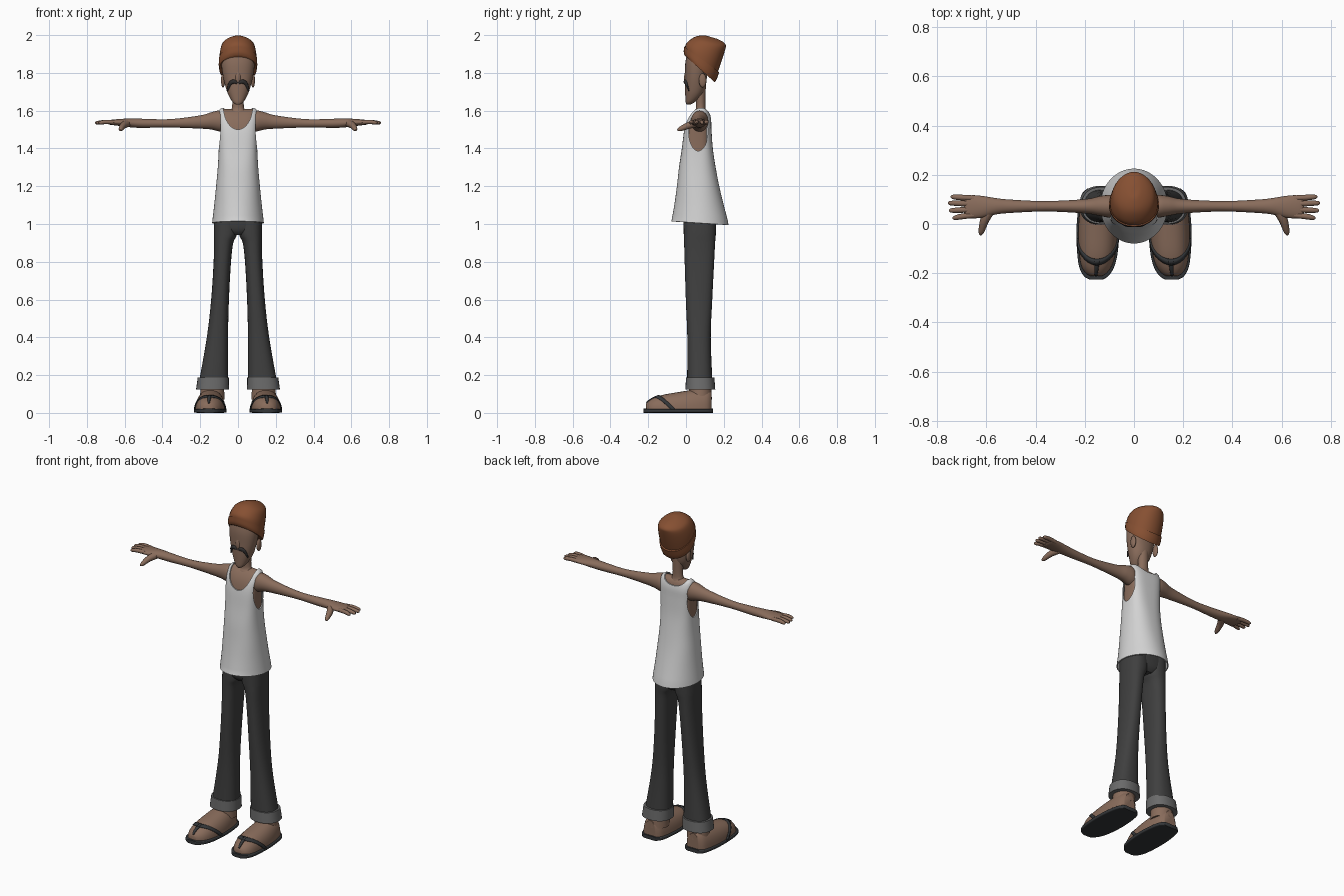
import bpy, bmesh
from math import sin, cos, pi, radians
from mathutils import Vector

default_cube = bpy.data.objects.get("Cube")
if default_cube:
    bpy.data.objects.remove(default_cube, do_unlink=True)


def material(name, colour):
    mat = bpy.data.materials.new(name)
    mat.use_nodes = True
    mat.diffuse_color = (*colour, 1)
    bsdf = next(n for n in mat.node_tree.nodes if n.type == 'BSDF_PRINCIPLED')
    bsdf.inputs["Base Color"].default_value = (*colour, 1)
    bsdf.inputs["Roughness"].default_value = .8
    return mat


SKIN = material("brown skin", (.25, .15, .105))
SHIRT = material("white cotton", (.65, .65, .65))
HAT = material("rust wool", (.24, .08, .032))
PANTS = material("charcoal denim", (.05, .05, .05))
CUFF = material("grey denim", (.145, .145, .145))
SANDAL = material("dark rubber", (.034, .037, .04))
HAIR = material("dark hair", (.03, .028, .028))


def finish(name, bm, mat, smooth=True):
    """Turn a bmesh into a shaded object."""
    bmesh.ops.recalc_face_normals(bm, faces=bm.faces)
    mesh = bpy.data.meshes.new(name)
    bm.to_mesh(mesh)
    bm.free()
    obj = bpy.data.objects.new(name, mesh)
    bpy.context.collection.objects.link(obj)
    if mat:
        mesh.materials.append(mat)
    if smooth:
        shade(obj)
    return obj


def activate(obj):
    bpy.ops.object.select_all(action='DESELECT')
    obj.select_set(True)
    bpy.context.view_layer.objects.active = obj


def shade(obj):
    activate(obj)
    bpy.ops.object.shade_smooth_by_angle(angle=radians(42))


def dense(rows, steps=4):
    """Smoothly interpolate between rows of numbers."""
    out = []
    for i in range(len(rows) - 1):
        a, b, c, d = (rows[max(i - 1, 0)], rows[i], rows[i + 1], rows[min(i + 2, len(rows) - 1)])
        for k in range(steps):
            t = k / steps
            out.append(tuple(q + t * (r - p) / 2 + t * t * (p - 2.5 * q + 2 * r - s / 2)
                             + t ** 3 * (1.5 * (q - r) + (s - p) / 2)
                             for p, q, r, s in zip(a, b, c, d)))
    return out + [tuple(rows[-1])]


def power(value, p):
    return (1 if value >= 0 else -1) * abs(value) ** (2 / p)


def loft(name, rings, mat, n=32, caps=(True, True), floor=None, smooth=True):
    """Skin rings given as (centre, half axis u, half axis v, squareness)."""
    bm = bmesh.new()
    loops = []
    for centre, u, v, p in rings:
        loop = []
        for k in range(n):
            a = 2 * pi * k / n
            co = Vector(centre) + Vector(u) * power(cos(a), p) + Vector(v) * power(sin(a), p)
            if floor is not None:
                co.z = max(co.z, floor)
            loop.append(bm.verts.new(co))
        loops.append(loop)
    for low, high in zip(loops, loops[1:]):
        for k in range(n):
            j = (k + 1) % n
            bm.faces.new((low[k], low[j], high[j], high[k]))
    for cap, loop in zip(caps, (loops[0], loops[-1])):
        if cap:
            bm.faces.new(loop)
    return finish(name, bm, mat, smooth)


def upright(rows, side=1, p=2.0):
    """Rings stacked in z from rows of (z, x, y, half width, half depth)."""
    return [((side * x, y, z), (rx, 0, 0), (0, ry, 0), p) for z, x, y, rx, ry in dense(rows)]


def tube(name, points, radii, mat, ref, flat=1):
    """Round limb along a path, with thickness across ref scaled by flat."""
    rows = dense([(*pt, r) for pt, r in zip(points, radii)])
    rings = []
    for i, row in enumerate(rows):
        ahead, behind = rows[min(i + 1, len(rows) - 1)], rows[max(i - 1, 0)]
        t = (Vector(ahead[:3]) - Vector(behind[:3])).normalized()
        u = t.cross(Vector(ref)).normalized()
        rings.append((row[:3], u * row[3], t.cross(u) * row[3] * flat, 2))
    return loft(name, rings, mat, n=12)


def ball(name, centre, radii, mat):
    bm = bmesh.new()
    bmesh.ops.create_uvsphere(bm, u_segments=20, v_segments=12, radius=1)
    bmesh.ops.scale(bm, vec=radii, verts=bm.verts)
    bmesh.ops.translate(bm, vec=centre, verts=bm.verts)
    return finish(name, bm, mat)


# Tank top and the torso beneath it: z, y, half width, half depth, squareness
BODY = [(1.005, .073, .137, .152, 2), (1.1, .069, .126, .131, 2.1), (1.2, .064, .116, .112, 2.3),
        (1.3, .06, .107, .097, 2.5), (1.4, .06, .102, .082, 2.9), (1.5, .063, .102, .072, 3.3),
        (1.56, .07, .104, .062, 3.3), (1.6, .077, .1, .042, 3), (1.615, .08, .085, .02, 2.5)]
shirt = loft("tank_top", [((0, y, z), (rx, 0, 0), (0, ry, -.01 if z < 1.01 else 0), p)
                          for z, y, rx, ry, p in dense(BODY)],
             SHIRT, n=64, caps=(False, True), smooth=False)
loft("torso", [((0, y, z - .007), (rx - .008, 0, 0), (0, ry - .008, 0), p)
               for z, y, rx, ry, p in dense(BODY[2:])], SKIN, n=48)

activate(shirt)
shell = shirt.modifiers.new("cloth", 'SOLIDIFY')
shell.thickness = .006
shell.offset = -1
bpy.ops.object.modifier_apply(modifier=shell.name)


def cut(centre, u, v, depth):
    """Cut an oval opening through the shirt along depth."""
    end = Vector(centre) + Vector(depth)
    cutter = loft("cutter", [(centre, u, v, 2), (end, u, v, 2)], None, n=48, smooth=False)
    cutter.hide_render = True
    activate(shirt)
    hole = shirt.modifiers.new("opening", 'BOOLEAN')
    hole.operation = 'DIFFERENCE'
    hole.solver = 'EXACT'
    hole.object = cutter
    bpy.ops.object.modifier_apply(modifier=hole.name)
    bpy.data.objects.remove(cutter, do_unlink=True)


# Neckline front and back, then armholes
cut((0, -.2, 1.63), (.078, 0, 0), (0, 0, .13), (0, .283, 0))
cut((0, .076, 1.63), (.078, 0, 0), (0, 0, .055), (0, .2, 0))
for side in (1, -1):
    cut((side * .087, .065, 1.49), (0, .051, 0), (0, 0, .103), (side * .1, 0, 0))
shade(shirt)

# Neck and head
loft("neck", upright([(1.55, 0, .075, .08, .04), (1.59, 0, .076, .052, .035),
                      (1.62, 0, .078, .031, .025), (1.73, 0, .075, .033, .03)]), SKIN)
loft("head", upright([(1.632, 0, .013, .01, .01), (1.645, 0, .022, .028, .024),
                      (1.68, 0, .04, .049, .044), (1.72, 0, .049, .064, .054),
                      (1.78, 0, .053, .079, .058), (1.85, 0, .06, .088, .064),
                      (1.91, 0, .068, .085, .06)], p=2.2), SKIN)
ball("nose", (0, .001, 1.775), (.015, .011, .034), SKIN)


# Slouching knit hat: front y, front z, back y, back z, half width
def hat_rings(rows):
    return [((0, (fy + by) / 2, (fz + bz) / 2), (w, 0, 0), (0, (by - fy) / 2, (bz - fz) / 2), 2.1)
            for fy, fz, by, bz, w in dense(rows)]


loft("hat", hat_rings([(-.003, 1.9, .15, 1.76, .096), (-.005, 1.935, .17, 1.81, .098),
                       (.003, 1.958, .191, 1.87, .095), (.03, 1.981, .208, 1.925, .083),
                       (.06, 1.995, .211, 1.947, .06), (.1, 1.998, .195, 1.965, .03),
                       (.13, 1.99, .16, 1.982, .008)]), HAT)
loft("hat_brim", hat_rings([(-.007, 1.892, .153, 1.75, .099), (-.012, 1.91, .164, 1.77, .102),
                            (-.01, 1.94, .176, 1.803, .101)]), HAT)

# Foot profile: y, x, half width, top height
FOOT = dense([(-.212, .154, .022, .045), (-.2, .154, .042, .06), (-.17, .152, .062, .079),
              (-.12, .149, .074, .096), (-.04, .147, .08, .11), (.04, .146, .076, .122),
              (.11, .145, .062, .125), (.136, .145, .038, .11)])


def foot_point(side, y, angle, lift=.003):
    """Point just above the skin of the foot."""
    for a, b in zip(FOOT, FOOT[1:]):
        if y <= b[0]:
            break
    t = (y - a[0]) / (b[0] - a[0])
    x, w, top = (p + t * (q - p) for p, q in zip(a[1:], b[1:]))
    return Vector((side * (x + (w + lift) * cos(angle)), y, .015 + (top - .015 + lift) * sin(angle)))


def strap(name, pairs):
    """Thin plate between pairs of edge points."""
    bm = bmesh.new()
    edges = [[bm.verts.new(p) for p in pair] for pair in pairs]
    for a, b in zip(edges, edges[1:]):
        bm.faces.new((a[0], a[1], b[1], b[0]))
    obj = finish(name, bm, SANDAL)
    plate = obj.modifiers.new("thickness", 'SOLIDIFY')
    plate.thickness = .007
    plate.offset = 0


for side, tag in ((1, "left"), (-1, "right")):
    # Face halves
    ball(tag + "_ear", (side * .079, .088, 1.76), (.011, .02, .037), SKIN)
    tube(tag + "_moustache", [(side * x, y, z) for x, y, z in
         ((.004, -.006, 1.745), (.022, -.005, 1.754), (.042, .002, 1.743), (.057, .015, 1.705))],
         (.005, .011, .01, .004), HAIR, (0, 1, 0), .7)

    # Arm and palm: x, y, z, half depth, half height
    arm = [(.06, .07, 1.535, .042, .05), (.1, .072, 1.545, .046, .055), (.14, .073, 1.546, .04, .046),
           (.2, .072, 1.54, .029, .035), (.36, .072, 1.533, .021, .022), (.5, .072, 1.533, .027, .024),
           (.56, .072, 1.535, .033, .024), (.61, .07, 1.537, .043, .02), (.65, .07, 1.538, .047, .016),
           (.68, .07, 1.538, .044, .012), (.69, .07, 1.538, .032, .006)]
    loft(tag + "_arm", [((side * x, y, z), (0, ry, 0), (0, 0, rz), 2)
                        for x, y, z, ry, rz in dense(arm)], SKIN, n=24)
    for i, (root, tip, reach) in enumerate(((.105, .11, .745), (.082, .085, .756),
                                            (.059, .055, .752), (.036, .025, .738))):
        tube(f"{tag}_finger_{i + 1}", [(side * .65, root, 1.538), (side * .7, (root + tip) / 2, 1.54),
             (side * (reach - .01), tip, 1.536), (side * reach, tip, 1.535)],
             (.011, .0115, .009, .003), SKIN, (0, 1, 0))
    tube(tag + "_thumb", [(side * x, y, z) for x, y, z in
         ((.585, .055, 1.533), (.607, .015, 1.522), (.62, -.03, 1.503), (.624, -.045, 1.496))],
         (.02, .018, .012, .004), SKIN, (1, 0, 0))

    # Flared trouser leg with a turned-up cuff
    loft(tag + "_trouser_leg", upright([(.16, .13, .073, .077, .067), (.4, .109, .069, .056, .062),
         (.6, .095, .069, .047, .07), (.8, .083, .071, .046, .078), (.9, .076, .072, .051, .082),
         (.95, .066, .073, .062, .085), (1.05, .064, .073, .062, .086)], side, 2.4), PANTS)
    loft(tag + "_cuff", upright([(.125, .135, .076, .087, .079), (.188, .131, .075, .082, .075)],
                                side, 2.3), CUFF)

    # Foot, ankle and sandal
    loft(tag + "_foot", [((side * x, y, .015), (w, 0, 0), (0, 0, top - .015), 2.3)
                         for y, x, w, top in FOOT], SKIN, floor=.015)
    loft(tag + "_ankle", upright([(.07, .137, .075, .066, .062), (.16, .135, .075, .06, .058)], side), SKIN)
    loft(tag + "_sole", [((side * x, y * 1.06, .011), (w + .007, 0, 0), (0, 0, .011), 6)
                         for y, x, w, top in FOOT], SANDAL)
    arc = [pi * k / 20 for k in range(21)]
    strap(tag + "_cross_strap", [[foot_point(side, -.065 - .09 * sin(a) + e, a) for e in (-.012, .012)]
                                 for a in arc])
    strap(tag + "_toe_strap", [[foot_point(side, -.15 - .006 * k, pi / 2 + e) for e in (-.14, .14)]
                               for k in range(11)])

# Trouser seat joining both legs
loft("trouser_seat", upright([(.942, 0, .073, .05, .06), (.965, 0, .073, .1, .078),
                              (1.0, 0, .073, .124, .085), (1.06, 0, .073, .122, .086)], p=2.6), PANTS)
